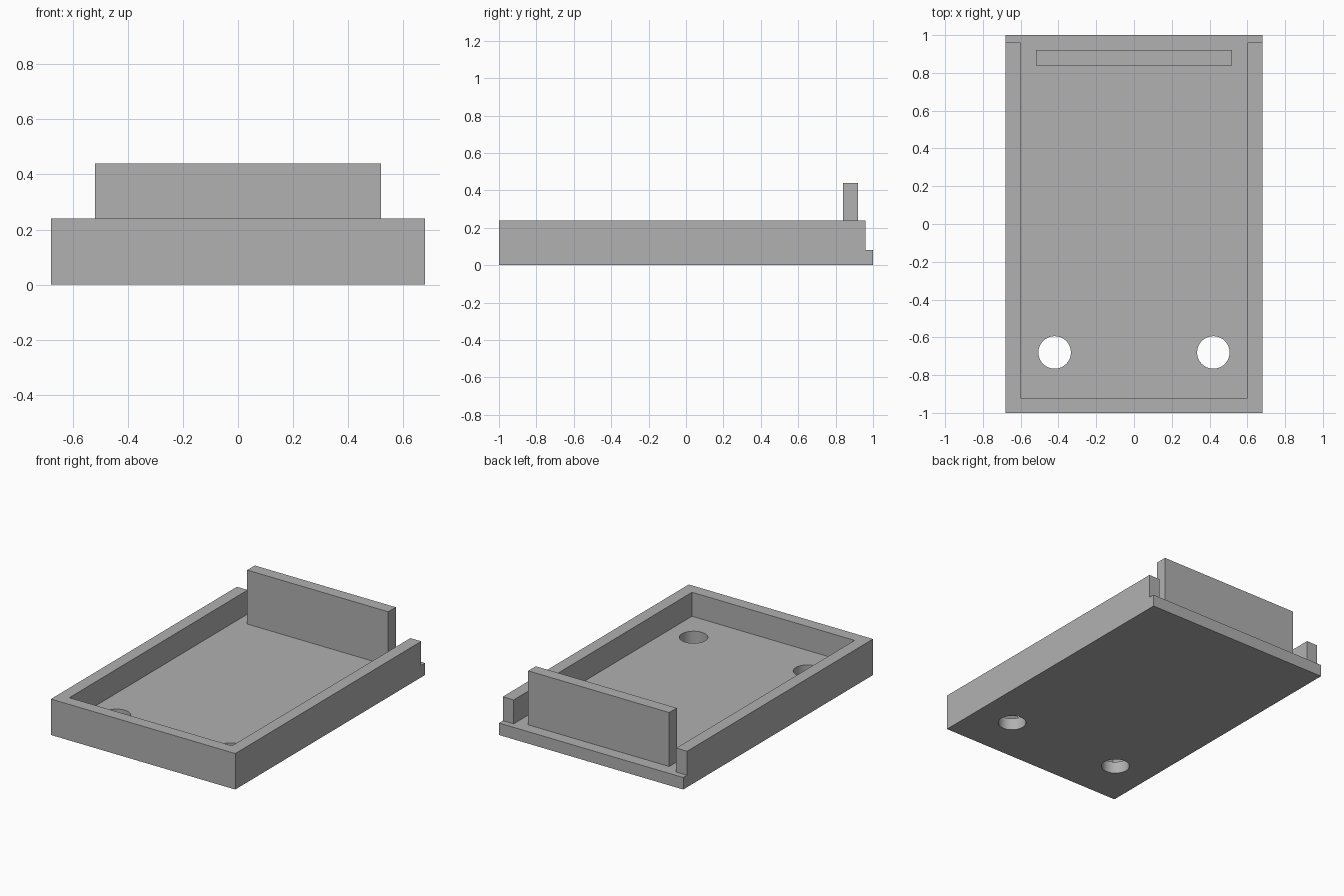
import bpy
import math

default = bpy.data.objects.get("Cube")
if default:
    bpy.data.objects.remove(default, do_unlink=True)

GREY = (0.44, 0.44, 0.44, 1.0)
grey = bpy.data.materials.new("plain_grey")
grey.use_nodes = True
grey.diffuse_color = GREY
grey.node_tree.nodes["Principled BSDF"].inputs["Base Color"].default_value = GREY

FLOOR, RIM, WALL = 0.08, 0.24, 0.08
HALF_W, HALF_L = 0.68, 1.0


def box(name, low, high):
    """Box between two opposite corners."""
    centre = [(a + b) / 2 for a, b in zip(low, high)]
    bpy.ops.mesh.primitive_cube_add(size=1, location=centre)
    ob = bpy.context.object
    ob.name = name
    ob.scale = [b - a for a, b in zip(low, high)]
    bpy.ops.object.transform_apply(location=True, rotation=False, scale=True)
    ob.data.materials.append(grey)
    return ob


def cut(target, cutter):
    """Subtract the cutter from the target, then discard it."""
    mod = target.modifiers.new("cut", "BOOLEAN")
    mod.operation = "DIFFERENCE"
    mod.solver = "EXACT"
    mod.object = cutter
    bpy.ops.object.select_all(action="DESELECT")
    target.select_set(True)
    bpy.context.view_layer.objects.active = target
    bpy.ops.object.modifier_apply(modifier=mod.name)
    bpy.data.objects.remove(cutter, do_unlink=True)


# Tray: solid block, hollowed and open at the back
tray = box("tray", (-HALF_W, -HALF_L, 0), (HALF_W, HALF_L, RIM))
inner = HALF_W - WALL
cut(tray, box("cavity_cutter", (-inner, WALL - HALF_L, FLOOR), (inner, 1.2, 0.5)))

# Side walls stop short of the back edge of the floor
cut(tray, box("back_step_cutter", (-0.9, 0.96, FLOOR), (0.9, 1.3, 0.6)))

# Two round holes through the floor near the front
for side in (-1, 1):
    bpy.ops.mesh.primitive_cylinder_add(
        vertices=64, radius=0.086, depth=0.5, location=(side * 0.42, -0.68, 0))
    hole = bpy.context.object
    hole.data.materials.append(grey)
    cut(tray, hole)

bpy.ops.object.select_all(action="DESELECT")
tray.select_set(True)
bpy.context.view_layer.objects.active = tray
bpy.ops.object.shade_smooth_by_angle(angle=math.radians(30))

# Upright plate standing on the floor at the back
box("back_plate", (-0.52, 0.84, FLOOR), (0.52, 0.92, 0.44))
